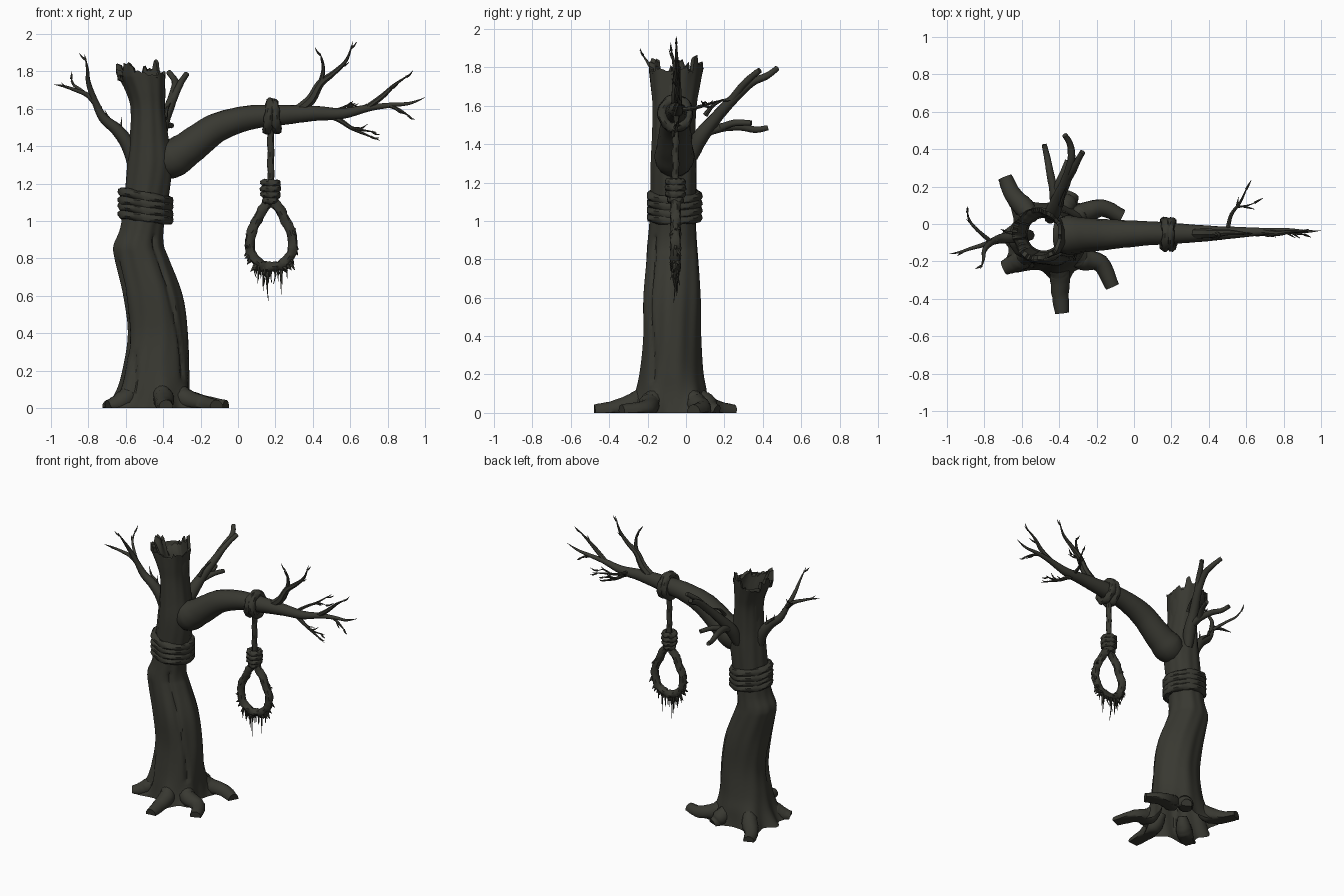
import bpy, bmesh, math, random
from mathutils import Vector

if "Cube" in bpy.data.objects:
    bpy.data.objects.remove(bpy.data.objects["Cube"])

random.seed(4)
bark = bpy.data.materials.new("dark_bark")
bark.diffuse_color = (0.040, 0.040, 0.031, 1)
bark.use_nodes = True
bark.node_tree.nodes["Principled BSDF"].inputs["Base Color"].default_value = bark.diffuse_color


def finish(name, bm, angle=50):
    bmesh.ops.recalc_face_normals(bm, faces=bm.faces)
    me = bpy.data.meshes.new(name)
    bm.to_mesh(me)
    bm.free()
    me.materials.append(bark)
    ob = bpy.data.objects.new(name, me)
    bpy.context.collection.objects.link(ob)
    bpy.ops.object.select_all(action='DESELECT')
    ob.select_set(True)
    bpy.context.view_layer.objects.active = ob
    bpy.ops.object.shade_smooth_by_angle(angle=math.radians(angle))
    return ob


def spline(pts, t, closed=False):
    """Catmull-Rom value at t (in control point units)."""
    n = len(pts)
    i = int(t) if closed else min(int(t), n - 2)
    f = t - i
    get = (lambda k: Vector(pts[k % n])) if closed else (lambda k: Vector(pts[max(0, min(n - 1, k))]))
    a, b, c, d = (get(i + k) for k in (-1, 0, 1, 2))
    return 0.5 * (2 * b + (c - a) * f + (2 * a - 5 * b + 4 * c - d) * f * f + (3 * b - a - 3 * c + d) * f ** 3)


def bridge(bm, r0, r1):
    n = len(r0)
    for i in range(n):
        bm.faces.new((r0[i], r0[(i + 1) % n], r1[(i + 1) % n], r1[i]))


def tube(bm, pts, sides=8, steps=4, closed=False, twist=0.0, strands=0, lump=0.0, floor=False):
    """Sweep a round section along (x, y, z, radius) points."""
    total = (len(pts) if closed else len(pts) - 1) * steps
    count = total if closed else total + 1
    path = [spline(pts, k / steps, closed) for k in range(count)]
    rings, normal = [], None
    for k, p in enumerate(path):
        a = path[k - 1] if (k or closed) else p
        b = path[(k + 1) % count] if (k < count - 1 or closed) else p
        tan = (b.xyz - a.xyz).normalized()
        if normal is None:
            normal = tan.orthogonal()
        normal = (normal - tan * normal.dot(tan)).normalized()
        side = tan.cross(normal)
        ring = []
        for s in range(sides):
            ang = 2 * math.pi * s / sides
            r = max(p.w, 0.0015) * (1 + random.uniform(-lump, lump))
            if strands:
                r *= 1 + 0.14 * math.cos(strands * ang + twist * k)
            co = p.xyz + (normal * math.cos(ang) + side * math.sin(ang)) * r
            if floor:
                co.z = max(co.z, 0.0)
            ring.append(bm.verts.new(co))
        rings.append(ring)
    for r0, r1 in zip(rings, rings[1:]):
        bridge(bm, r0, r1)
    if closed:
        bridge(bm, rings[-1], rings[0])
    else:
        bm.faces.new(rings[0])
        bm.faces.new(rings[-1])


def build(name, paths, **kw):
    bm = bmesh.new()
    for p in paths:
        tube(bm, p, **kw)
    return finish(name, bm)


def twigs(paths, chance=0.8):
    """Short side shoots growing off the thin outer half of branches."""
    out = []
    for p in paths:
        for k in range(max(1, len(p) - 2), len(p)):
            if random.random() > chance:
                continue
            a = spline(p, k - 0.4)
            d = (Vector(p[k][:3]) - Vector(p[k - 1][:3])).normalized()
            d += Vector((random.uniform(-.5, .5), random.uniform(-.5, .5), random.uniform(-.3, .8)))
            e = a.xyz + d.normalized() * random.uniform(.04, .07)
            m = (a.xyz + e) / 2 + Vector((0, 0, -.006))
            out.append([(*a.xyz, .007), (*m, .005), (*e, .001)])
    return out


# Roots: three ground points each, shared by the trunk flare and the root tubes
BX, BY = -.45, -.07
ends = [[(-.58, .08), (-.65, .16), (-.69, .25)], [(-.29, .045), (-.17, .085), (-.065, .04)],
        [(-.29, -.18), (-.18, -.21), (-.115, -.335)], [(-.40, -.26), (-.395, -.37), (-.385, -.475)],
        [(-.59, -.18), (-.65, -.215), (-.695, -.235)], [(-.37, .09), (-.345, .13), (-.33, .16)]]
flare = [(math.atan2(a[1] - BY, a[0] - BX), reach)
         for (a, _, _), reach in zip(ends, (.10, .09, .08, .09, .10, .05))]
flare.append((math.pi, .06))


def gap(a, b):
    return abs((a - b + math.pi) % (2 * math.pi) - math.pi)


# Trunk: bent hollow tube, rows are z, left, right, front, back
rows = [(0, -.65, -.255, -.255, .11), (.05, -.64, -.26, -.25, .105), (.12, -.625, -.265, -.245, .10),
        (.22, -.61, -.265, -.235, .085),
        (.4, -.59, -.27, -.22, .075), (.6, -.615, -.30, -.22, .075), (.8, -.66, -.375, -.205, .065),
        (.87, -.665, -.40, -.20, .06), (.96, -.63, -.40, -.19, .055), (1.1, -.61, -.375, -.18, .055),
        (1.3, -.59, -.35, -.18, .055), (1.45, -.575, -.37, -.175, .05), (1.6, -.57, -.39, -.175, .055),
        (1.70, -.60, -.39, -.185, .07), (1.79, -.65, -.385, -.195, .085)]
SIDES, STEPS = 72, 6
bm = bmesh.new()
rings = []
total = (len(rows) - 1) * STEPS
jag = [random.choice((-.03, -.01, .01, .03, .05, .07)) for _ in range(SIDES // 3)]
for k in range(total + 1):
    z, l, r, f, b = spline(rows, k / STEPS)
    ring = []
    for s in range(SIDES):
        a = 2 * math.pi * s / SIDES
        m = 1 + .025 * math.sin(5 * a + 3 * z) + .015 * math.sin(11 * a - 5 * z)
        # swelling toward each root
        out = sum(w * math.exp(-z / .085 - (gap(a, fa) / .27) ** 2) for fa, w in flare)
        # long crack down the front right, shorter ones at the left
        for a0, lo, hi in ((-.75 + .12 * math.sin(9 * z) - .5 * max(0, z - .45), .15, .92),
                           (-2.3 + .1 * math.sin(14 * z), .03, .3), (-2.75 + .1 * math.sin(11 * z), .3, .8)):
            if lo < z < hi:
                m -= .10 * max(0, 1 - gap(a, a0) * SIDES / (2 * math.pi * 1.3))
        zz = z + (jag[s // 3] + random.uniform(-.012, .012) if k == total else 0)
        ring.append(bm.verts.new(((l + r) / 2 + ((r - l) / 2 * m + out) * math.cos(a),
                                  (f + b) / 2 + ((b - f) / 2 * m + out) * math.sin(a), zz)))
    rings.append(ring)
# splintered rim folds inward to a hollow core
for zz, rad in ((None, .83), (1.70, .096), (1.5, .087)):
    ring = []
    for s, v in enumerate(rings[total]):
        a = 2 * math.pi * s / SIDES
        if zz is None:
            co = ((v.co.x + .517) * rad - .513, (v.co.y + .055) * rad - .055, v.co.z - .01)
        else:
            co = (-.483 + rad * math.cos(a), -.055 + rad * math.sin(a), zz)
        ring.append(bm.verts.new(co))
    rings.append(ring)
for r0, r1 in zip(rings, rings[1:]):
    bridge(bm, r0, r1)
finish("trunk", bm, 45)

# Roots spreading over the ground
roots = []
for (ax, ay), b, c in ends:
    dx, dy = ax - BX, ay - BY
    roots.append([(BX + dx * .7, BY + dy * .7, .13, .03), (BX + dx * .9, BY + dy * .9, .075, .05),
                  (BX + dx * 1.1, BY + dy * 1.1, .045, .055), (*b, .018, .047), (*c, .006, .038)])
build("roots", roots, sides=14, steps=5, floor=True, lump=.04)

# Main limb reaching right
limb = [(-.41, -.06, 1.315, .088), (-.35, -.06, 1.335, .105), (-.27, -.06, 1.385, .093), (-.12, -.055, 1.495, .08),
        (.05, -.05, 1.55, .066), (.22, -.05, 1.565, .055), (.40, -.05, 1.575, .041), (.56, -.045, 1.575, .029),
        (.70, -.04, 1.605, .019), (.82, -.035, 1.62, .013), (.92, -.04, 1.63, .008), (1.0, -.035, 1.66, .001)]
build("main_limb", [limb], sides=16, steps=5, lump=.02)

# Forked boughs at the limb tip
forks = [
    [(.32, -.05, 1.59, .03), (.39, -.05, 1.65, .028), (.44, -.05, 1.735, .022), (.51, -.045, 1.79, .015),
     (.58, -.05, 1.86, .009), (.615, -.05, 1.96, .001)],
    [(.435, -.05, 1.72, .016), (.455, -.06, 1.80, .011), (.45, -.07, 1.86, .006), (.435, -.08, 1.90, .001)],
    [(.68, -.04, 1.60, .016), (.77, -.05, 1.665, .015), (.84, -.04, 1.73, .009), (.93, -.04, 1.79, .001)],
    [(.80, -.035, 1.62, .011), (.87, -.05, 1.59, .008), (.93, -.06, 1.55, .001)],
    [(.48, -.04, 1.57, .016), (.55, -.05, 1.535, .014), (.62, -.05, 1.49, .010), (.76, -.07, 1.43, .001)],
    [(.60, -.05, 1.50, .008), (.67, -.06, 1.485, .006), (.74, -.04, 1.475, .001)],
    [(.50, -.03, 1.58, .012), (.52, .05, 1.59, .010), (.57, .12, 1.61, .007), (.615, .22, 1.64, .001)],
    [(.55, .09, 1.60, .006), (.61, .10, 1.62, .004), (.66, .12, 1.60, .001)]]
build("limb_forks", forks + twigs(forks, 1), sides=7)

# Left branch with two crooked forks
left = [
    [(-.56, -.06, 1.30, .03), (-.59, -.06, 1.41, .038), (-.65, -.07, 1.49, .032), (-.72, -.08, 1.55, .025),
     (-.765, -.10, 1.64, .018), (-.80, -.14, 1.74, .013), (-.805, -.19, 1.81, .008), (-.82, -.24, 1.89, .001)],
    [(-.74, -.09, 1.60, .017), (-.80, -.11, 1.67, .014), (-.87, -.13, 1.70, .010), (-.93, -.15, 1.72, .007),
     (-.985, -.16, 1.73, .001)],
    [(-.77, -.09, 1.64, .012), (-.84, -.03, 1.70, .009), (-.88, .02, 1.73, .007), (-.895, .085, 1.78, .001)],
    [(-.62, -.06, 1.46, .018), (-.64, -.05, 1.51, .012), (-.70, -.04, 1.55, .002)]]
build("left_branch", left + [t for t in twigs(left, 1) if t[-1][0] > -.97], sides=8)

# Back branch with blunt broken ends
back = [
    [(-.45, .03, 1.33, .03), (-.43, .07, 1.43, .043), (-.40, .15, 1.53, .033), (-.36, .24, 1.63, .027),
     (-.335, .34, 1.72, .022), (-.34, .42, 1.755, .018), (-.37, .475, 1.795, .015)],
    [(-.36, .23, 1.62, .022), (-.325, .29, 1.70, .019), (-.30, .34, 1.75, .017), (-.275, .385, 1.785, .015)],
    [(-.42, .09, 1.46, .030), (-.43, .18, 1.485, .024), (-.45, .28, 1.49, .020), (-.465, .36, 1.475, .017),
     (-.48, .425, 1.485, .014)],
    [(-.43, .17, 1.48, .020), (-.39, .25, 1.51, .018), (-.355, .34, 1.51, .014)]]
build("back_branch", back, sides=9, lump=.04)
# Thin sprig trailing off the back branch
sprig = [[(-.39, .10, 1.55, .014), (-.38, .14, 1.60, .009), (-.36, .20, 1.63, .001)]]
build("back_sprig", sprig, sides=7)


def hoop(c, rx, ry, minor, tilt, n=12, axis='z'):
    """Closed ring path around z or x."""
    out = []
    for k in range(n):
        a = 2 * math.pi * k / n
        u, v = rx * math.cos(a), ry * math.sin(a)
        off = (u, v, tilt * u) if axis == 'z' else (tilt * v, u, v)
        out.append((c[0] + off[0], c[1] + off[1], c[2] + off[2], minor))
    return out


rope = dict(sides=10, closed=True, strands=3, twist=.7)
# Rope wound around the trunk
build("trunk_rope", [hoop((-.494, -.06, 1.02 + .037 * i), .126, .122, .024, t)
                     for i, t in enumerate((-.12, -.17, -.13, -.19))], **rope)
# Rope tied over the limb
build("limb_rope", [hoop((.165, -.055, 1.56), .070, .076, .024, .12, axis='x'),
                    hoop((.20, -.055, 1.56), .068, .073, .024, -.12, axis='x')], **rope)
# Hanging rope and coil
build("hanging_rope", [[(.175, -.055, 1.50 - .1 * i, .018) for i in range(5)]],
      sides=10, steps=8, strands=3, twist=.7)
build("coil", [hoop((.174, -.055, 1.11 + .031 * i), r, r, .019, .05 * (-1) ** i)
               for i, r in enumerate((.026, .036, .038, .036))], **rope)
# Teardrop loop
half = [(.045, 1.06), (.083, .99), (.115, .90), (.103, .82), (.058, .77)]
ring = [(0, 1.105)] + half + [(0, .755)] + [(-x, z) for x, z in reversed(half)]
loop = [(.178 + x, -.055, z, .026) for x, z in ring]
build("rope_loop", [loop], steps=6, sides=10, closed=True, strands=3, twist=.7, lump=.08)

# Frayed strands hanging below and bristling from the sides of the loop
frays = []
for _ in range(22):
    x = random.uniform(-.085, .085)
    z = .752 + 3.8 * x * x
    n = random.uniform(.05, .11) if random.random() < .75 else random.uniform(.13, .185)
    y = -.055 + random.uniform(-.015, .015)
    j = random.uniform(-.012, .012)
    frays.append([(.178 + x, y, z, .009), (.178 + x + j, y, z - n * .45, .005), (.178 + x, y + j, z - n, .001)])
for _ in range(44):
    p = spline(loop, random.uniform(1.8, 10.2), True)
    s = 1 if p.x > .178 else -1
    q = p.xyz + Vector((s * random.uniform(.022, .04), random.uniform(-.03, .03), random.uniform(-.06, .03)))
    frays.append([(*p.xyz, .016), (*((p.xyz + q) / 2), .012), (*q, .001)])
build("frayed_strands", frays, sides=5, steps=2)
